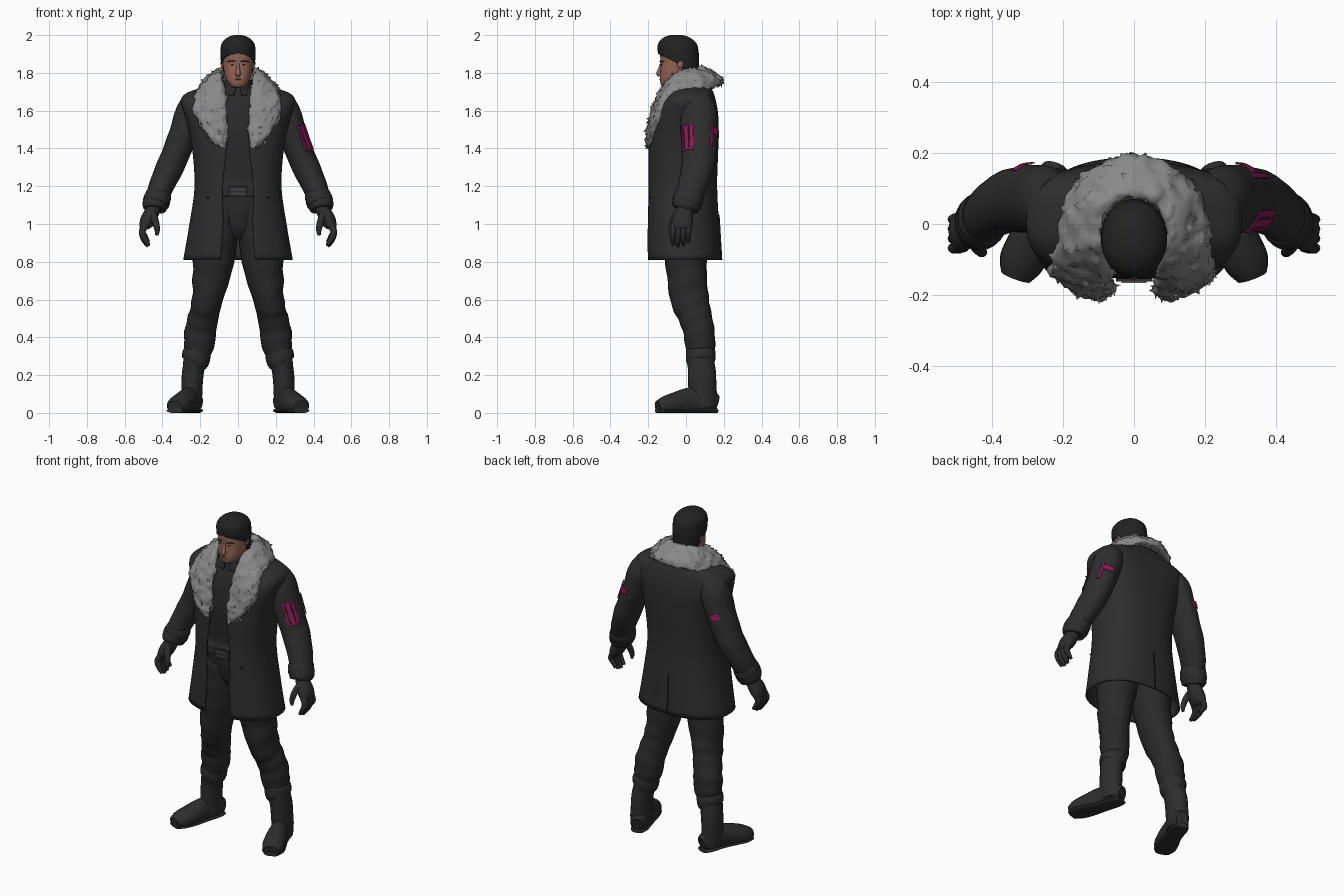
import bpy, bmesh, random
from math import sin, cos, radians, copysign
from mathutils import Vector, noise

random.seed(4)
if "Cube" in bpy.data.objects:
    bpy.data.objects.remove(bpy.data.objects["Cube"])


def material(name, r, g, b):
    m = bpy.data.materials.new(name)
    m.use_nodes = True
    m.diffuse_color = (r, g, b, 1)
    bsdf = m.node_tree.nodes["Principled BSDF"]
    bsdf.inputs["Base Color"].default_value = (r, g, b, 1)
    bsdf.inputs["Roughness"].default_value = 0.8
    return m


COAT = material("charcoal coat", 0.027, 0.027, 0.027)
CLOTH = material("dark cloth", 0.023, 0.023, 0.023)
LEATHER = material("dark leather", 0.026, 0.026, 0.026)
HAIR = material("black hair", 0.016, 0.016, 0.017)
SKIN = material("skin", 0.29, 0.13, 0.097)
LIPS = material("lips", 0.21, 0.085, 0.065)
FUR = material("grey fur", 0.25, 0.25, 0.25)
MAGENTA = material("magenta", 0.25, 0.012, 0.09)
STEEL = material("steel", 0.2, 0.2, 0.2)


def finish(ob, mat, mirror=False, thick=0):
    ob.data.materials.append(mat)
    bpy.ops.object.select_all(action="DESELECT")
    ob.select_set(True)
    bpy.context.view_layer.objects.active = ob
    bpy.ops.object.shade_smooth_by_angle(angle=radians(45))
    if thick:
        ob.modifiers.new("Thickness", "SOLIDIFY").thickness = thick
        ob.modifiers["Thickness"].offset = 0
    if mirror:
        ob.modifiers.new("Mirror", "MIRROR")
    return ob


def smooth(rows, k):
    """Catmull-Rom interpolation of number rows, k steps per span."""
    out = []
    for i in range(len(rows) - 1):
        a, b, c, d = (rows[max(0, i - 1)], rows[i], rows[i + 1], rows[min(len(rows) - 1, i + 2)])
        for j in range(k):
            t = j / k
            out.append([q + t / 2 * (r - p + t * (2 * p - 5 * q + 4 * r - s + t * (3 * (q - r) + s - p)))
                        for p, q, r, s in zip(a, b, c, d)])
    return out + [list(rows[-1])]


def skin(name, rings, mat, closed=True, caps=(True, True), **kw):
    """Bridge rings of points into one surface, welding any seam."""
    bm = bmesh.new()
    vs = [[bm.verts.new(p) for p in ring] for ring in rings]
    n = len(vs[0])
    for a, b in zip(vs, vs[1:]):
        for i in range(n if closed else n - 1):
            j = (i + 1) % n
            bm.faces.new((a[i], a[j], b[j], b[i]))
    for ring, cap in zip((vs[0], vs[-1]), caps):
        if cap:
            bm.faces.new(ring)
    bmesh.ops.remove_doubles(bm, verts=bm.verts, dist=.0001)
    bmesh.ops.recalc_face_normals(bm, faces=bm.faces)
    me = bpy.data.meshes.new(name)
    bm.to_mesh(me)
    bm.free()
    ob = bpy.data.objects.new(name, me)
    bpy.context.collection.objects.link(ob)
    return finish(ob, mat, **kw)


def tube(name, rows, mat, ref=(0, 1, 0), n=24, k=4, arc=None, grow=0, ripple=0, **kw):
    """Elliptic tube through rows of (x, y, z, side radius, radius along ref)."""
    rows = smooth(rows, k)
    rings = []
    for i, (x, y, z, a, b) in enumerate(rows):
        t = (Vector(rows[min(i + 1, len(rows) - 1)][:3]) - Vector(rows[max(i - 1, 0)][:3])).normalized()
        u = Vector(ref)
        u = (u - t * u.dot(t)).normalized()
        v = t.cross(u)
        lo, hi = arc or (0, 360)
        ring = []
        for j in range(n):
            ang = radians(lo + (hi - lo) * j / (n - 1 if arc else n))
            f = 1 + ripple * sin(i * 1.25 + 1.5 * sin(ang)) * (0.6 + 0.4 * cos(ang))
            p = Vector((x, y, z)) + v * (a + grow) * f * cos(ang) + u * (b + grow) * f * sin(ang)
            p.z = max(p.z, 0)
            ring.append(p)
        rings.append(ring)
    return skin(name, rings, mat, closed=not arc, caps=(not arc, not arc), **kw)


def wrap(name, levels, mat, p=0.8, n=48, k=4, caps=(False, False), **kw):
    """Stacked rounded outlines (z, half width, front y, back y, front gap angle, own roundness)."""
    rings = []
    for z, w, f, b, gap, *own in smooth(levels, k):
        q = own[0] if own else p
        power = lambda v: copysign(abs(v) ** q, v) if abs(v) > 1e-6 else 0
        gap = max(gap, 0)
        angs = [radians(gap + (360 - 2 * gap) * i / (n - 1)) for i in range(n)]
        rings.append([(w * power(sin(a)), (f + b) / 2 - (b - f) / 2 * power(cos(a)), min(z, 2)) for a in angs])
    return skin(name, rings, mat, closed=False, caps=caps, **kw)


def ball(name, loc, size, mat, **kw):
    bpy.ops.mesh.primitive_uv_sphere_add(segments=16, ring_count=10, radius=1)
    ob = bpy.context.object
    ob.name = name
    for v in ob.data.vertices:
        v.co = Vector(loc) + v.co * Vector(size)
    return finish(ob, mat, **kw)


def box(name, loc, size, mat, tilt=0):
    bpy.ops.mesh.primitive_cube_add(size=1, location=loc, rotation=(tilt, 0, 0))
    ob = bpy.context.object
    ob.name = name
    ob.scale = size
    return finish(ob, mat)


# Boots
foot = [(.222, .16, .05, .035, .045), (.235, .12, .06, .05, .065), (.262, .03, .06, .052, .075),
        (.292, -.05, .048, .062, .064), (.318, -.11, .038, .062, .05), (.333, -.15, .03, .042, .034)]
tube("boot_feet", foot, LEATHER, ref=(0, 0, 1), mirror=True)
tube("boot_soles", [(x, y, .012, a + .001, .014) for x, y, z, a, b in foot], LEATHER, ref=(0, 0, 1), mirror=True)
tube("boot_shafts", [(.22, .078, .345, .062, .068), (.22, .078, .325, .074, .078), (.222, .078, .28, .073, .078),
                     (.23, .08, .262, .061, .072), (.24, .085, .2, .057, .074), (.245, .088, .1, .056, .075),
                     (.245, .09, .03, .054, .073)], LEATHER, mirror=True, ripple=.012)

# Trousers
tube("trouser_legs", [(.085, 0, 1.08, .095, .122), (.1, 0, .98, .1, .122), (.124, 0, .85, .112, .115),
                      (.142, .005, .72, .099, .105), (.163, .02, .6, .081, .102), (.18, .045, .52, .079, .09),
                      (.198, .067, .44, .083, .083), (.206, .075, .36, .081, .08), (.217, .08, .29, .058, .068)],
     CLOTH, mirror=True, ripple=.035, k=5)
tube("trouser_seat", [(0, 0, 1.2, .175, .13), (0, 0, 1.08, .185, .122), (0, 0, .98, .14, .1),
                      (0, 0, .92, .04, .06)], CLOTH)

# Shirt, collar and belt
wrap("shirt", [(1.2, .185, -.155, .12, 0), (1.24, .18, -.14, .12, 0), (1.45, .2, -.155, .13, 0),
               (1.6, .2, -.135, .12, 0), (1.7, .12, -.1, .08, 0), (1.73, .065, -.085, .05, 0)],
     CLOTH, caps=(True, True))
wrap("shirt_collar", [(1.68, .085, -.115, .06, 14), (1.73, .07, -.1, .055, 10), (1.76, .066, -.085, .055, 16)],
     CLOTH, p=1, thick=.01)
wrap("belt", [(1.145, .185, -.145, .14, 0), (1.2, .185, -.145, .14, 0)], LEATHER, thick=.012)
box("belt_buckle", (0, -.152, 1.172), (.1, .02, .06), LEATHER)
for z in (1.16, 1.184):
    box("buckle_bar", (0, -.163, z), (.07, .006, .004), STEEL)

# Coat body, back vent and buttons
wrap("coat_body", [(.81, .285, -.203, .182, 15, .85), (1.0, .252, -.202, .17, 14, .83),
                   (1.2, .225, -.198, .16, 16, .8), (1.4, .238, -.194, .166, 9, .76),
                   (1.52, .262, -.178, .168, 8, .7), (1.6, .285, -.155, .163, 9, .65),
                   (1.655, .298, -.12, .152, 11, .62), (1.69, .268, -.09, .142, 15, .64),
                   (1.72, .19, -.07, .13, 20, .7), (1.78, .1, -.04, .11, 50, .8)],
     COAT, n=80, thick=.01)
box("coat_vent", (0, .181, .93), (.006, .008, .24), HAIR, tilt=.06)
ball("coat_buttons", (.16, -.19, 1.14), (.006, .005, .006), HAIR, mirror=True)

# Sleeves and cuffs
sleeve = [(.22, .065, 1.672, .052, .065), (.242, .066, 1.61, .08, .094), (.28, .069, 1.5, .078, .098),
          (.318, .07, 1.4, .074, .093), (.36, .062, 1.3, .073, .087), (.402, .037, 1.21, .067, .079),
          (.438, .002, 1.11, .055, .068)]
tube("coat_sleeves", sleeve, COAT, mirror=True, ripple=.018)
tube("coat_cuffs", [(.418, .02, 1.16, .06, .07), (.421, .017, 1.15, .069, .079), (.444, -.002, 1.09, .066, .075),
                    (.447, -.005, 1.08, .05, .06)], COAT, mirror=True)
tube("cuff_straps", [(.429, .01, 1.128, .072, .081), (.436, .003, 1.108, .071, .08)], LEATHER, mirror=True)


# Marks laid on the sleeves
def mark(name, lo, hi, z0, z1, side=1):
    rows = [[r[0] * side] + r[1:] for r in smooth(sleeve, 24) if z0 < r[2] < z1]
    tube(name, rows, MAGENTA, n=10, k=1, arc=(lo, hi), grow=.005, thick=.004)


for lo, hi in ((-65, -56), (-52, -34), (-30, -18)):
    mark("armband_stripe", lo, hi, 1.37, 1.5)
for z in (1.365, 1.49):
    mark("armband_edge", -65, -18, z, z + .015)
mark("armband_back_stripe", 36, 46, 1.39, 1.51)
mark("armband_back_edge", 46, 88, 1.455, 1.495)
mark("right_sleeve_mark", 88, 128, 1.45, 1.495, side=-1)

# Gloves
tube("glove_palms", [(.437, 0, 1.12, .035, .045), (.452, -.008, 1.07, .038, .046), (.478, -.018, 1.02, .04, .056),
                     (.496, -.022, .985, .028, .054), (.499, -.022, .97, .015, .04)], LEATHER, mirror=True)
for i in range(4):
    y, drop = -.062 + .027 * i, (.01, 0, .006, .022)[i]
    tube("glove_fingers", [(.488, y, 1.0, .018, .015), (.507, y - .006, .96, .018, .015),
                           (.496, y - .008, .915 + drop, .016, .014), (.474, y - .006, .882 + drop, .01, .01)],
         LEATHER, n=10, mirror=True)
tube("glove_thumbs", [(.455, -.04, 1.06, .02, .02), (.438, -.068, 1.015, .019, .018), (.428, -.08, .97, .015, .014),
                      (.43, -.082, .94, .008, .008)], LEATHER, n=10, mirror=True)

# Head, neck and face
tube("neck", [(0, .005, 1.66, .062, .06), (0, -.005, 1.74, .057, .056), (0, -.02, 1.82, .06, .06)], SKIN)
wrap("head", [(1.722, .025, -.118, -.06, 0), (1.735, .044, -.132, -.03, 0), (1.765, .062, -.138, 0, 0),
              (1.8, .073, -.137, .03, 0), (1.85, .079, -.134, .05, 0), (1.9, .08, -.136, .056, 0),
              (1.95, .074, -.12, .045, 0), (1.98, .045, -.09, 0, 0)], SKIN, p=.88, caps=(True, True))
tube("nose", [(0, -.132, 1.85, .008, .006), (0, -.138, 1.82, .01, .01), (0, -.143, 1.797, .014, .015),
              (0, -.138, 1.784, .011, .009)], SKIN, n=12)
ball("ears", (.081, -.03, 1.85), (.011, .018, .028), SKIN, mirror=True)
ball("eyes", (.031, -.129, 1.843), (.009, .005, .003), HAIR, mirror=True)
tube("eyebrows", [(.015, -.136, 1.859, .003, .003), (.035, -.133, 1.864, .004, .003), (.056, -.119, 1.858, .002, .002)],
     HAIR, ref=(0, 0, 1), n=8, mirror=True)
ball("mouth", (0, -.136, 1.766), (.02, .005, .004), LIPS)

# Hair
wrap("hair", [(1.775, .062, -.1, .045, 122), (1.81, .077, -.13, .06, 106), (1.855, .085, -.137, .064, 82),
              (1.88, .087, -.14, .065, 54), (1.897, .088, -.142, .064, 24), (1.908, .088, -.144, .062, 0),
              (1.945, .085, -.145, .056, 0), (1.97, .07, -.132, .036, 0), (1.986, .048, -.11, .01, 0),
              (1.995, .022, -.085, -.02, 0)], HAIR, p=.97, thick=.01, caps=(False, True))

# Fur collar: inner and outer edge points, one side then the other
half = [(.065, -.183, 1.4, .1, -.183, 1.4), (.06, -.186, 1.47, .17, -.172, 1.48),
        (.06, -.17, 1.57, .23, -.138, 1.58), (.065, -.138, 1.67, .228, -.1, 1.66),
        (.085, -.085, 1.77, .212, -.03, 1.7), (.09, 0, 1.812, .185, .08, 1.71),
        (.06, .055, 1.822, .11, .16, 1.73), (0, .075, 1.822, 0, .19, 1.745)]
flip = [(-r[0], r[1], r[2], -r[3], r[4], r[5]) for r in half[-2::-1]]
stations = [(Vector(r[:3]), Vector(r[3:])) for r in smooth(half + flip, 6)]
rings = []
for i, (a, b) in enumerate(stations):
    prev, nxt = stations[max(i - 1, 0)], stations[min(i + 1, len(stations) - 1)]
    up = (nxt[0] + nxt[1] - prev[0] - prev[1]).cross(b - a).normalized()
    rings.append([(a + b) / 2 + (b - a) / 2 * cos(t) + up * .03 * sin(t)
                  for t in (radians(j * 12) for j in range(30))])
fur = skin("fur_collar", rings, FUR)
bm = bmesh.new()
bm.from_mesh(fur.data)
for v in bm.verts:
    v.co += v.normal * (noise.noise(v.co * 28) * .014 + random.uniform(-.003, .004))
tips = bmesh.ops.poke(bm, faces=[f for f in bm.faces if random.random() < .14])["verts"]
bm.normal_update()
for v in tips:
    v.co += v.normal * random.uniform(.002, .02) + Vector((0, 0, -random.uniform(0, .014)))
for f in bm.faces:
    f.smooth = True
bm.to_mesh(fur.data)
bm.free()
